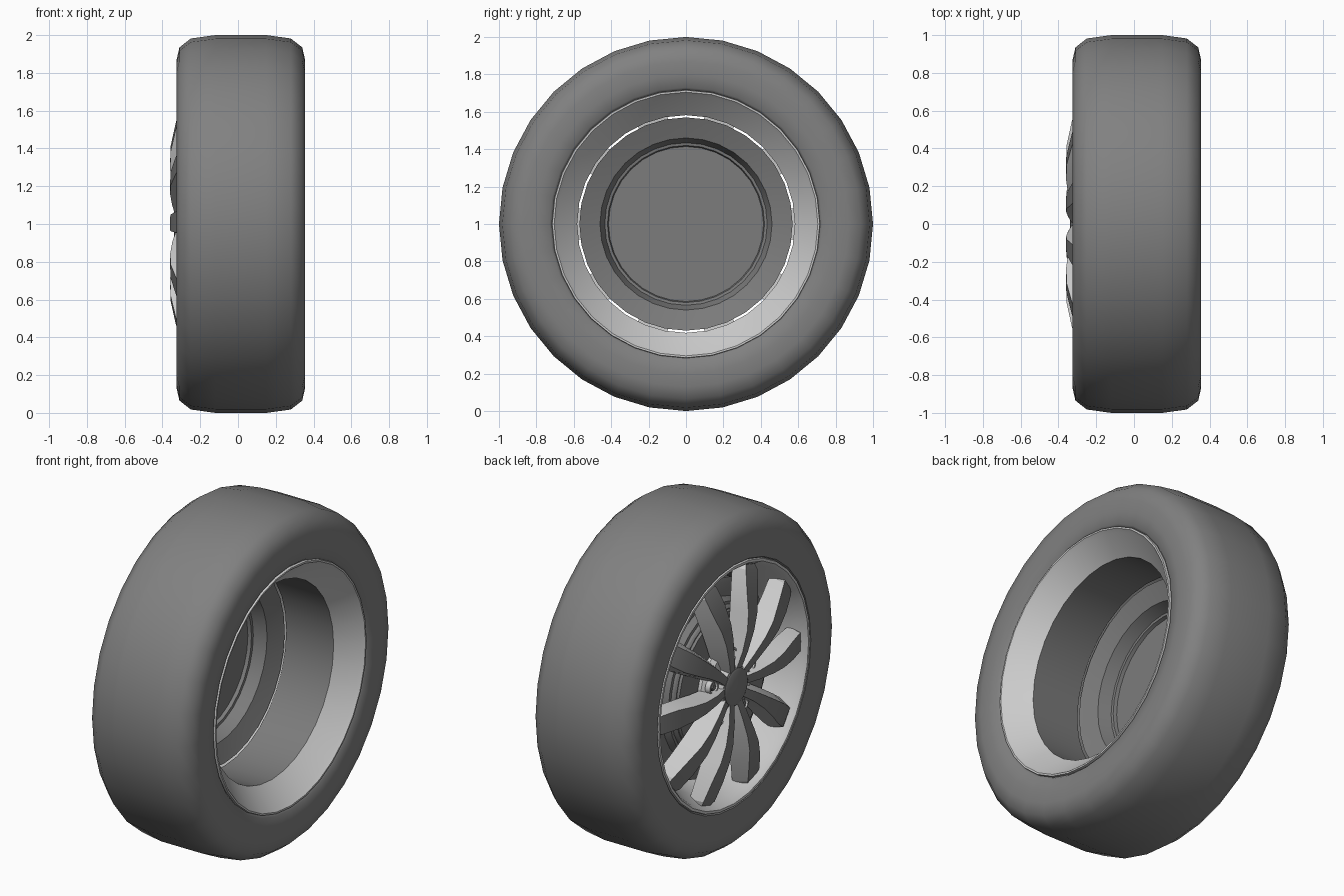
import bpy, bmesh
from math import sin, cos, radians, pi

if "Cube" in bpy.data.objects:
    bpy.data.objects.remove(bpy.data.objects["Cube"])

def material(name, v):
    m = bpy.data.materials.new(name)
    m.diffuse_color = (v, v, v, 1)
    m.use_nodes = True
    m.node_tree.nodes["Principled BSDF"].inputs["Base Color"].default_value = m.diffuse_color
    return m

rubber = material("rubber", .22)
dark_metal = material("dark_metal", .2)
bright_metal = material("bright_metal", .8)

def pos(x, r, a, t=0.0):
    # axle runs along x at height 1; a is measured from up towards -y, t is a sideways offset
    return (x, -r * sin(a) - t * cos(a), 1 + r * cos(a) - t * sin(a))

def finish(name, bm, mats, smooth):
    bmesh.ops.remove_doubles(bm, verts=bm.verts, dist=1e-5)
    bmesh.ops.recalc_face_normals(bm, faces=bm.faces)
    me = bpy.data.meshes.new(name)
    bm.to_mesh(me)
    bm.free()
    for m in mats:
        me.materials.append(m)
    ob = bpy.data.objects.new(name, me)
    bpy.context.collection.objects.link(ob)
    bpy.ops.object.select_all(action='DESELECT')
    ob.select_set(True)
    bpy.context.view_layer.objects.active = ob
    bpy.ops.object.shade_smooth_by_angle(angle=radians(smooth))
    return ob

def lathe(name, profile, mat, closed=True, n=32, smooth=30):
    bm = bmesh.new()
    rings = [[bm.verts.new(pos(x, r, 2 * pi * i / n)) for x, r in profile] for i in range(n)]
    m = len(profile)
    for i in range(n):
        p, q = rings[i], rings[(i + 1) % n]
        for j in range(m if closed else m - 1):
            k = (j + 1) % m
            if profile[j][1] > 0 or profile[k][1] > 0:
                bm.faces.new((p[j], p[k], q[k], q[j]))
    return finish(name, bm, [mat], smooth)

# Tyre with rounded shoulders
lathe("tyre", [(-.30, .712), (-.318, .725), (-.326, .80), (-.325, .87), (-.31, .935),
               (-.25, .982), (-.12, 1), (.15, 1), (.28, .982), (.34, .935), (.355, .87),
               (.356, .80), (.348, .73), (.33, .712)], rubber, smooth=45)

# Bright flared rim flanges, front and back
lathe("rear_flange", [(.33, .718), (.35, .715), (.35, .705), (.33, .688), (.225, .582),
                      (.215, .60), (.31, .70)], bright_metal)
lathe("front_flange", [(-.09, .59), (-.20, .628), (-.27, .672), (-.30, .685), (-.320, .70),
                       (-.320, .715), (-.30, .72), (-.26, .70), (-.18, .648), (-.09, .61)], bright_metal)

# Dark inner barrel
lathe("rim_barrel", [(.225, .582), (-.09, .585), (-.09, .605), (.215, .60)], dark_metal)

# Stepped brake drum behind the spokes
lathe("brake_drum", [(-.225, 0), (-.225, .42), (-.215, .43), (-.13, .46), (-.10, .545), (-.09, .57),
                     (-.145, .57), (-.155, .545), (-.165, .47), (-.20, .45), (-.205, .42),
                     (-.24, .41), (-.24, 0)], dark_metal, closed=False, smooth=20)

# Hub plate and centre cap
lathe("hub", [(-.23, 0), (-.23, .235), (-.26, .235), (-.285, .21), (-.285, .14), (-.325, .115), (-.325, 0)],
      bright_metal, closed=False)
lathe("centre_cap", [(-.31, 0), (-.31, .108), (-.333, .108), (-.338, .098), (-.338, 0)],
      dark_metal, closed=False)

# Five pairs of faceted spokes: (radius, front x, back x, front half width, back half width, angle from pair)
stations = [(.09, -.328, -.25, .022, .034, 14),
            (.20, -.348, -.25, .026, .050, 15),
            (.32, -.360, -.25, .034, .062, 16.5),
            (.42, -.356, -.245, .044, .072, 17.5),
            (.54, -.330, -.235, .056, .082, 18),
            (.65, -.300, -.22, .056, .084, 18),
            (.685, -.280, -.22, .040, .070, 18)]
bm = bmesh.new()
for pair in range(5):
    for side in (-1, 1):
        rows = []
        for r, xf, xb, wf, wb, off in stations:
            a = radians(36 + 72 * pair + side * off)
            # the front facet is shifted to one side of the spoke's base
            shift = side * .010
            rows.append([bm.verts.new(pos(xf, r, a, shift - wf)), bm.verts.new(pos(xf, r, a, shift + wf)),
                         bm.verts.new(pos(xb, r, a, wb)), bm.verts.new(pos(xb, r, a, -wb))])
        for p, q in zip(rows, rows[1:]):
            for j in range(4):
                k = (j + 1) % 4
                # dark front face, bright flanks
                bm.faces.new((p[j], p[k], q[k], q[j])).material_index = 1 if j == 0 else 0
        bm.faces.new(rows[0])
        bm.faces.new(rows[-1])
finish("spokes", bm, [bright_metal, dark_metal], 15)

# Lug sockets with nuts between the spoke pairs
def lugs(name, profile, n, mat):
    bm = bmesh.new()
    for i in range(5):
        cx, cy, cz = pos(0, .185, radians(72 * i))
        rings = [[bm.verts.new((x, cy + r * cos(2 * pi * s / n), cz + r * sin(2 * pi * s / n)))
                  for s in range(n)] for x, r in profile]
        for p, q in zip(rings, rings[1:]):
            for s in range(n):
                t = (s + 1) % n
                bm.faces.new((p[s], p[t], q[t], q[s]))
        bm.faces.new(rings[-1])
    finish(name, bm, [mat], 30)

lugs("lug_sockets", [(-.28, .045), (-.31, .042), (-.31, .033), (-.287, .033)], 12, bright_metal)
lugs("lug_nuts", [(-.28, .022), (-.305, .022), (-.31, .016)], 6, dark_metal)
